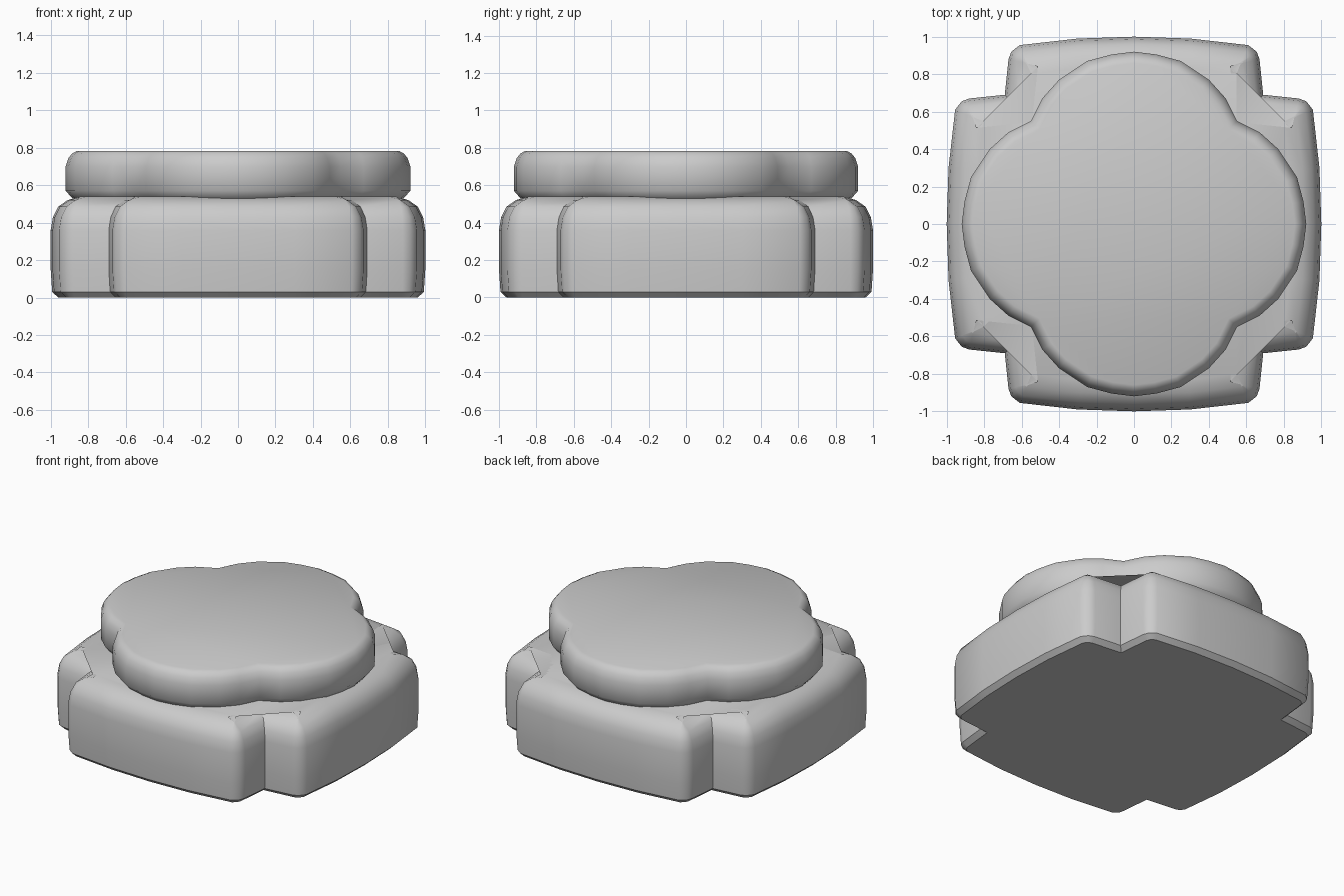
import bpy, bmesh, math
from mathutils import Vector, Matrix

cube = bpy.data.objects.get("Cube")
if cube:
    bpy.data.objects.remove(cube, do_unlink=True)

stone = bpy.data.materials.new("stone_grey")
stone.use_nodes = True
GREY = (0.6, 0.6, 0.6, 1)
stone.diffuse_color = GREY
stone.node_tree.nodes["Principled BSDF"].inputs["Base Color"].default_value = GREY


def four_sided(half):
    """Mirror half of the front side, then repeat it around all four sides."""
    side = half + [(-x, y) for x, y in reversed(half[1:-1])]
    return [Matrix.Rotation(i * math.pi / 2, 2) @ Vector(p)
            for i in range(4) for p in side]


def inset(outline, d):
    """Move every point of a counter-clockwise outline inward by d."""
    n = len(outline)
    result = []
    for i, p in enumerate(outline):
        a = (p - outline[i - 1]).normalized()
        b = (outline[(i + 1) % n] - p).normalized()
        na, nb = Vector((-a.y, a.x)), Vector((-b.y, b.x))
        result.append(p + (na + nb) * d / (1 + na.dot(nb)))
    return result


def tier(name, outline, profile, sharp):
    """Stack inset copies of the outline and cap both ends."""
    bm = bmesh.new()
    rings = [[bm.verts.new((p.x, p.y, z)) for p in inset(outline, d)]
             for d, z in profile]
    n = len(outline)
    for low, high in zip(rings, rings[1:]):
        for i in range(n):
            j = (i + 1) % n
            bm.faces.new((low[i], low[j], high[j], high[i]))
    bm.faces.new(list(reversed(rings[0])))
    bm.faces.new(rings[-1])
    mesh = bpy.data.meshes.new(name)
    bm.to_mesh(mesh)
    bm.free()
    mesh.materials.append(stone)
    obj = bpy.data.objects.new(name, mesh)
    bpy.context.collection.objects.link(obj)
    bpy.ops.object.select_all(action='DESELECT')
    obj.select_set(True)
    bpy.context.view_layer.objects.active = obj
    bpy.ops.object.shade_smooth_by_angle(angle=math.radians(sharp))
    return obj


# Broad cross-shaped base with bowed sides and a rounded shoulder
tier("base",
     four_sided([(-0.69, -0.69), (-0.67, -0.88), (-0.655, -0.92),
                 (-0.61, -0.955), (-0.3, -0.99), (0, -1)]),
     [(0.04, 0), (0.008, 0.03), (0, 0.15), (0, 0.36), (0.012, 0.43),
      (0.04, 0.485), (0.09, 0.52), (0.16, 0.54)], 42)

# Four-lobed slab on top
tier("upper_slab",
     four_sided([(-0.55, -0.55), (-0.49, -0.67), (-0.4, -0.77),
                 (-0.25, -0.87), (-0.12, -0.905), (0, -0.92)]),
     [(0.06, 0.51), (0.03, 0.535), (0, 0.57), (0, 0.7), (0.015, 0.745),
      (0.035, 0.77), (0.06, 0.783)], 42)
